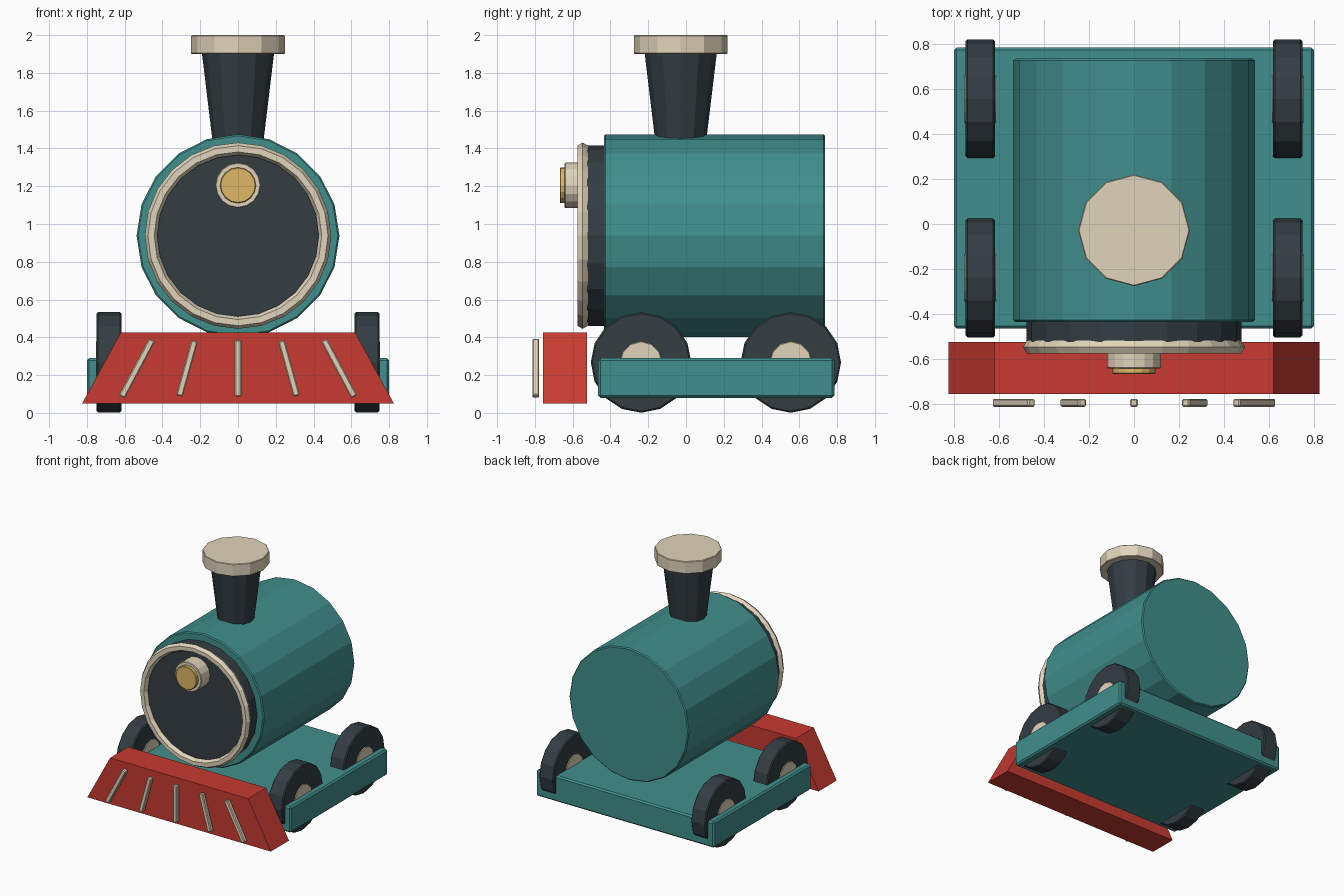
import bpy
from math import pi, radians

if "Cube" in bpy.data.objects:
    bpy.data.objects.remove(bpy.data.objects["Cube"])


def material(name, rgb):
    # Convert display colour to linear
    m = bpy.data.materials.new(name)
    m.diffuse_color = [((c + 0.055) / 1.055) ** 2.4 for c in rgb] + [1.0]
    m.use_nodes = True
    m.node_tree.nodes["Principled BSDF"].inputs["Base Color"].default_value = m.diffuse_color
    return m


TEAL = material("teal", (0.25, 0.56, 0.55))
DARK = material("charcoal", (0.20, 0.24, 0.26))
CREAM = material("cream", (0.88, 0.83, 0.73))
RED = material("red", (0.78, 0.23, 0.19))
GOLD = material("gold", (0.87, 0.72, 0.40))
ROT = {"X": (0, pi / 2, 0), "Y": (pi / 2, 0, 0), "Z": (0, 0, 0)}


def finish(name, mat, bevel=0.0):
    ob = bpy.context.object
    ob.name = ob.data.name = name
    ob.data.materials.append(mat)
    if bevel:
        mod = ob.modifiers.new("bevel", "BEVEL")
        mod.width, mod.segments = bevel, 1
        mod.limit_method, mod.angle_limit = "ANGLE", radians(40)
    return ob


def cylinder(name, mat, axis, centre, r, depth, sides, bevel=0.0, r_end=None):
    bpy.ops.mesh.primitive_cone_add(
        vertices=sides, radius1=r, radius2=r if r_end is None else r_end,
        depth=depth, location=centre, rotation=ROT[axis])
    return finish(name, mat, bevel)


def box(name, mat, centre, size, bevel=0.0, tilt=0.0):
    bpy.ops.mesh.primitive_cube_add(size=1, location=centre, rotation=(0, tilt, 0))
    ob = finish(name, mat, bevel)
    for v in ob.data.vertices:
        v.co = [c * s for c, s in zip(v.co, size)]
    return ob


# Chassis
box("chassis", TEAL, (0, 0.16, 0.185), (1.6, 1.25, 0.21), 0.012)

# Boiler, smokebox and front ring
BZ = 0.938
cylinder("boiler", TEAL, "Y", (0, 0.15, BZ), 0.537, 1.17, 20, 0.008)
cylinder("smokebox", DARK, "Y", (0, -0.47, BZ), 0.478, 0.12, 20, 0.006)
bpy.ops.mesh.primitive_torus_add(
    major_segments=24, minor_segments=6, major_radius=0.46, minor_radius=0.033,
    location=(0, -0.547, BZ), rotation=ROT["Y"])
finish("smokebox_ring", CREAM)

# Headlamp
cylinder("lamp_housing", CREAM, "Y", (0, -0.58, 1.205), 0.12, 0.125, 16, 0.004)
cylinder("lamp_lens", GOLD, "Y", (0, -0.635, 1.205), 0.095, 0.065, 16, 0.004)

# Chimney
cylinder("chimney", DARK, "Z", (0, -0.028, 1.66), 0.132, 0.49, 12, r_end=0.191)
cylinder("chimney_cap", CREAM, "Z", (0, -0.028, 1.95), 0.248, 0.10, 12, 0.004)

# Wheels and hubs
for side, sx in (("left", -1), ("right", 1)):
    for end, y in (("front", -0.238), ("rear", 0.555)):
        pos = (sx * 0.683, y, 0.267)
        cylinder(f"{end}_{side}_wheel", DARK, "X", pos, 0.266, 0.13, 16, 0.008)
        cylinder(f"{end}_{side}_hub", CREAM, "X", pos, 0.112, 0.14, 12, 0.003)

# Track guard: trapezoid prism made by narrowing the top of a box
guard = box("track_guard", RED, (0, -0.64, 0.238), (1.65, 0.232, 0.375))
for v in guard.data.vertices:
    if v.co.z > 0:
        v.co.x *= 0.62 / 0.825

# Fanned slats in front of the guard
for i, (x, tilt, length) in enumerate([(-0.535, 28, 0.34), (-0.27, 15.5, 0.303),
                                       (0, 0, 0.30), (0.27, -15.5, 0.303),
                                       (0.535, -28, 0.34)]):
    box(f"guard_slat_{i + 1}", CREAM, (x, -0.795, 0.236),
        (0.035, 0.036, length), 0.006, radians(tilt))
